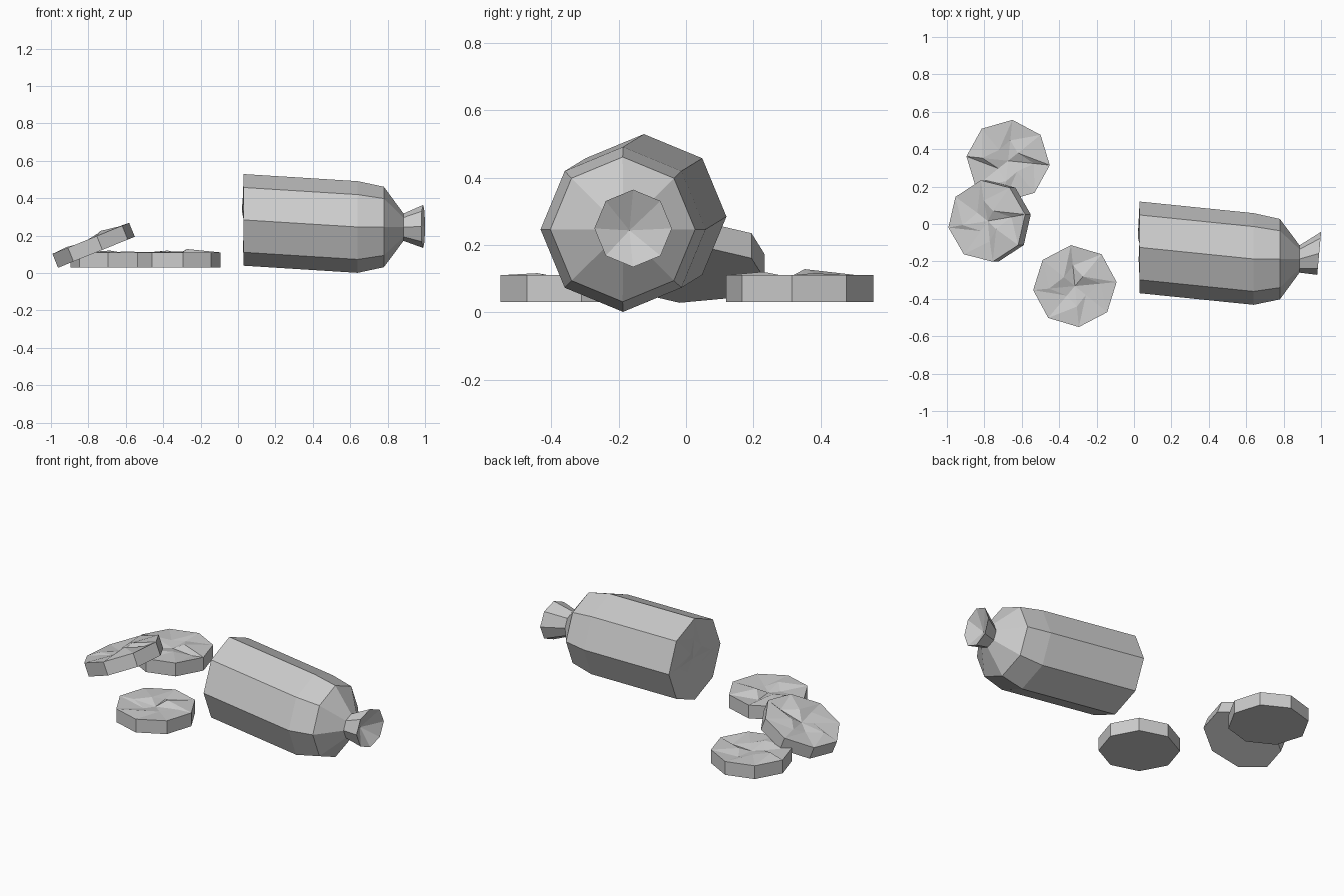
import bpy, bmesh
from math import sin, cos, tau, radians
from mathutils import Vector, Matrix

cube = bpy.data.objects.get("Cube")
if cube:
    bpy.data.objects.remove(cube)

SIDES = 8
grey = bpy.data.materials.new("plain grey")
grey.use_nodes = True
colour = (0.6, 0.6, 0.6, 1)
grey.diffuse_color = colour
grey.node_tree.nodes["Principled BSDF"].inputs["Base Color"].default_value = colour


def bridge(bm, a, b):
    """Join two rings with quads."""
    for i in range(len(a)):
        j = (i + 1) % len(a)
        bm.faces.new((a[i], a[j], b[j], b[i]))


def fan(bm, ring, tip):
    """Close a ring with triangles to one point."""
    centre = bm.verts.new(tip)
    for i in range(len(ring)):
        bm.faces.new((ring[i], ring[(i + 1) % len(ring)], centre))


def cut_surface(bm, rim, normal, heights, dip):
    """Close a rim with the uneven, torn-looking cut meat."""
    middle = sum((v.co for v in rim), Vector()) / len(rim)
    inner = []
    for i, v in enumerate(rim):
        reach = (0.62, 0.3, 0.5, 0.34)[i % 4]
        inner.append(bm.verts.new(middle.lerp(v.co, reach) + normal * heights[i]))
    for i in range(len(rim)):
        j = (i + 1) % len(rim)
        bm.faces.new((rim[i], rim[j], inner[j]))
        bm.faces.new((rim[i], inner[j], inner[i]))
    fan(bm, inner, middle + normal * dip)


def finish(bm, name):
    bmesh.ops.recalc_face_normals(bm, faces=bm.faces)
    mesh = bpy.data.meshes.new(name)
    bm.to_mesh(mesh)
    bm.free()
    mesh.materials.append(grey)
    ob = bpy.data.objects.new(name, mesh)
    bpy.context.collection.objects.link(ob)
    return ob


BUMPS = (0.0, 0.018, -0.012, 0.01, 0.0, -0.016, 0.006, -0.01)

# Sausage: x, centre y, centre z, radius, lean of each ring
profile = [
    (0.03, -0.125, 0.284, 0.245, 0),
    (0.64, -0.187, 0.246, 0.245, 0),
    (0.78, -0.188, 0.246, 0.215, 0),
    (0.885, -0.187, 0.245, 0.073, 0),
    (0.99, -0.157, 0.249, 0.115, 0.09),
]
bm = bmesh.new()
rings = []
for x, y, z, r, lean in profile:
    ring = []
    for i in range(SIDES):
        a = tau * i / SIDES
        ring.append(bm.verts.new((x + lean * r * cos(a), y + r * cos(a), z + r * sin(a))))
    rings.append(ring)
for a, b in zip(rings, rings[1:]):
    bridge(bm, a, b)
fan(bm, rings[-1], (0.93, -0.168, 0.243))     # hollow of the tied end
cut_surface(bm, rings[0], Vector((-1, 0, 0)), [h * 0.55 for h in BUMPS], -0.012)
finish(bm, "sausage")


def slice_of_sausage(name, location, turn, tilt, shift):
    bm = bmesh.new()
    low, top = [
        [bm.verts.new((0.224 * cos(tau * i / SIDES), 0.22 * sin(tau * i / SIDES), z))
         for i in range(SIDES)] for z in (-0.04, 0.04)]
    bridge(bm, low, top)
    bm.faces.new(low)
    cut_surface(bm, top, Vector((0, 0, 1)), BUMPS[shift:] + BUMPS[:shift], -0.014)
    ob = finish(bm, name)
    ob.matrix_world = (Matrix.Translation(location)
                       @ Matrix.Rotation(radians(-tilt), 4, "Y")
                       @ Matrix.Rotation(radians(turn), 4, "Z"))


# Two slices lying flat and one leaning on the back slice
slice_of_sausage("back_slice", (-0.673, 0.338, 0.07), -6, 0, 5)
slice_of_sausage("front_slice", (-0.316, -0.332, 0.07), 5.5, 0, 0)
slice_of_sausage("leaning_slice", (-0.772, 0.016, 0.148), 9, 22, 2)
